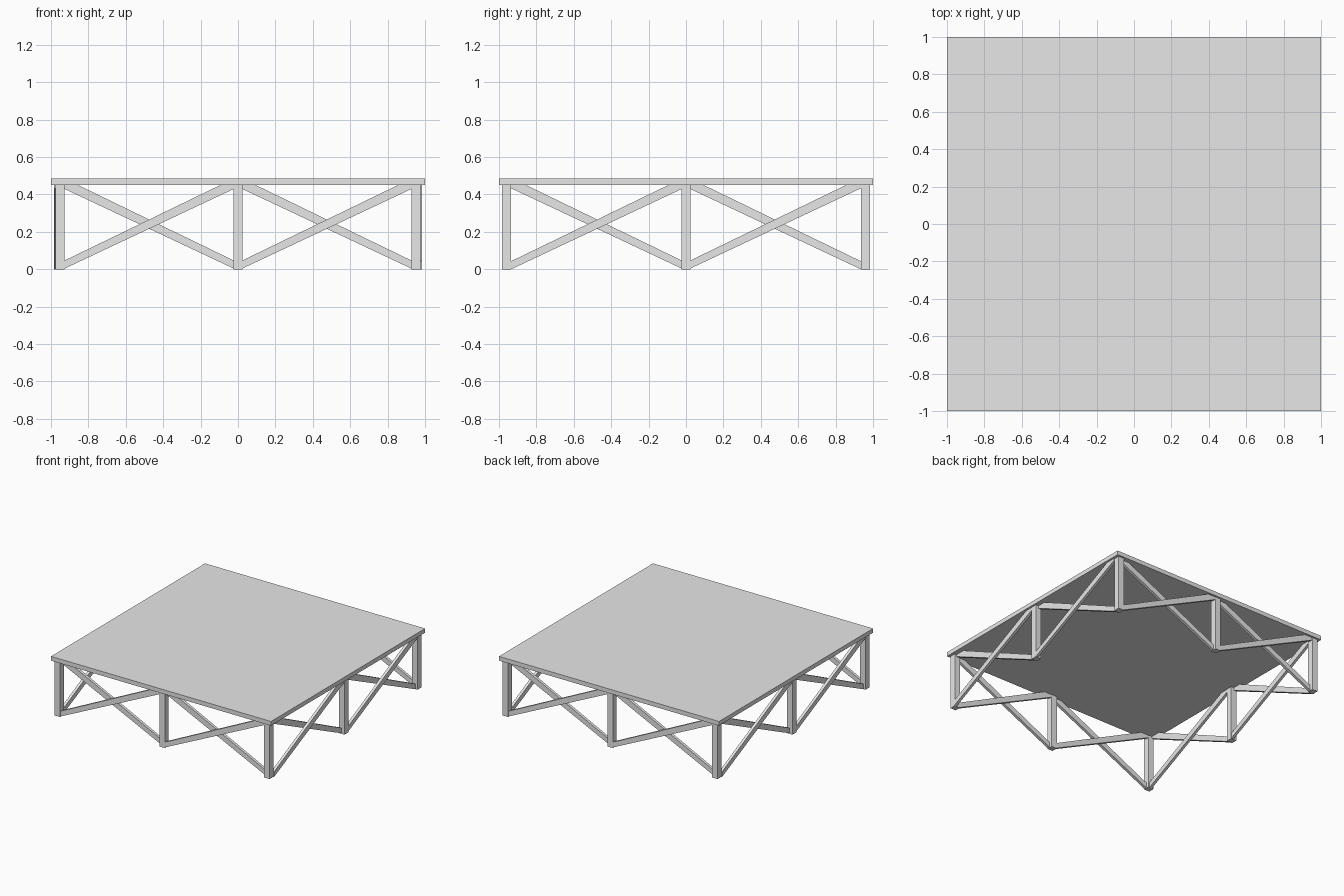
import bpy
import bmesh
from math import pi
from mathutils import Matrix

if "Cube" in bpy.data.objects:
    bpy.data.objects.remove(bpy.data.objects["Cube"], do_unlink=True)

grey = bpy.data.materials.new("light_grey")
grey.use_nodes = True
grey.diffuse_color = (0.8, 0.8, 0.8, 1)
grey.node_tree.nodes["Principled BSDF"].inputs["Base Color"].default_value = grey.diffuse_color

TOP = 0.45        # underside of the deck
OUTER = 0.985     # outer plane of the frame
POST = 0.05       # post width
INNER = OUTER - POST


def prism(name, profile, y0, y1, turn=0.0):
    """Extrude an (x, z) outline from y0 to y1, then turn it about z."""
    bm = bmesh.new()
    face = bm.faces.new([bm.verts.new((x, y0, z)) for x, z in profile])
    extruded = bmesh.ops.extrude_face_region(bm, geom=[face])["geom"]
    verts = [v for v in extruded if isinstance(v, bmesh.types.BMVert)]
    bmesh.ops.translate(bm, verts=verts, vec=(0, y1 - y0, 0))
    bmesh.ops.recalc_face_normals(bm, faces=bm.faces)
    bm.transform(Matrix.Rotation(turn, 4, "Z"))
    mesh = bpy.data.meshes.new(name)
    bm.to_mesh(mesh)
    bm.free()
    mesh.materials.append(grey)
    obj = bpy.data.objects.new(name, mesh)
    bpy.context.collection.objects.link(obj)
    return obj


def box(name, x0, x1, y0, y1, z0, z1, turn=0.0):
    return prism(name, [(x0, z0), (x1, z0), (x1, z1), (x0, z1)], y0, y1, turn)


# Flat deck
box("deck", -1, 1, -1, 1, TOP, 0.485)

# Corner posts, set in slightly along x
for sx, side in ((-1, "right"), (1, "left")):
    for sy, end in ((-1, "front"), (1, "back")):
        x, y = sx * 0.952, sy * (OUTER + INNER) / 2
        h = POST / 2
        box(f"{end}_{side}_post", x - h, x + h, y - h, y + h, 0, TOP)

# Rising brace outline for one bay, trimmed at the posts and the deck
rising = [(-0.935, 0.0), (-0.935, 0.043), (-0.095, TOP), (-0.015, TOP), (-0.015, 0.433)]
falling = [(-0.95 - x, z) for x, z in rising]
bay = 0.95

# Middle post and two crossed bays on each side
mid = (OUTER + INNER) / 2
for k, side in enumerate(("front", "left", "back", "right")):
    turn = k * pi / 2
    box(f"{side}_middle_post", -POST / 2, POST / 2, -OUTER, -INNER, 0, TOP, turn)
    for i in range(2):
        for kind, outline, y0, y1 in (("rising", rising, -OUTER + 0.002, -mid),
                                      ("falling", falling, -mid, -INNER - 0.002)):
            shifted = [(x + i * bay, z) for x, z in outline]
            prism(f"{side}_{kind}_brace_{i + 1}", shifted, y0, y1, turn)
